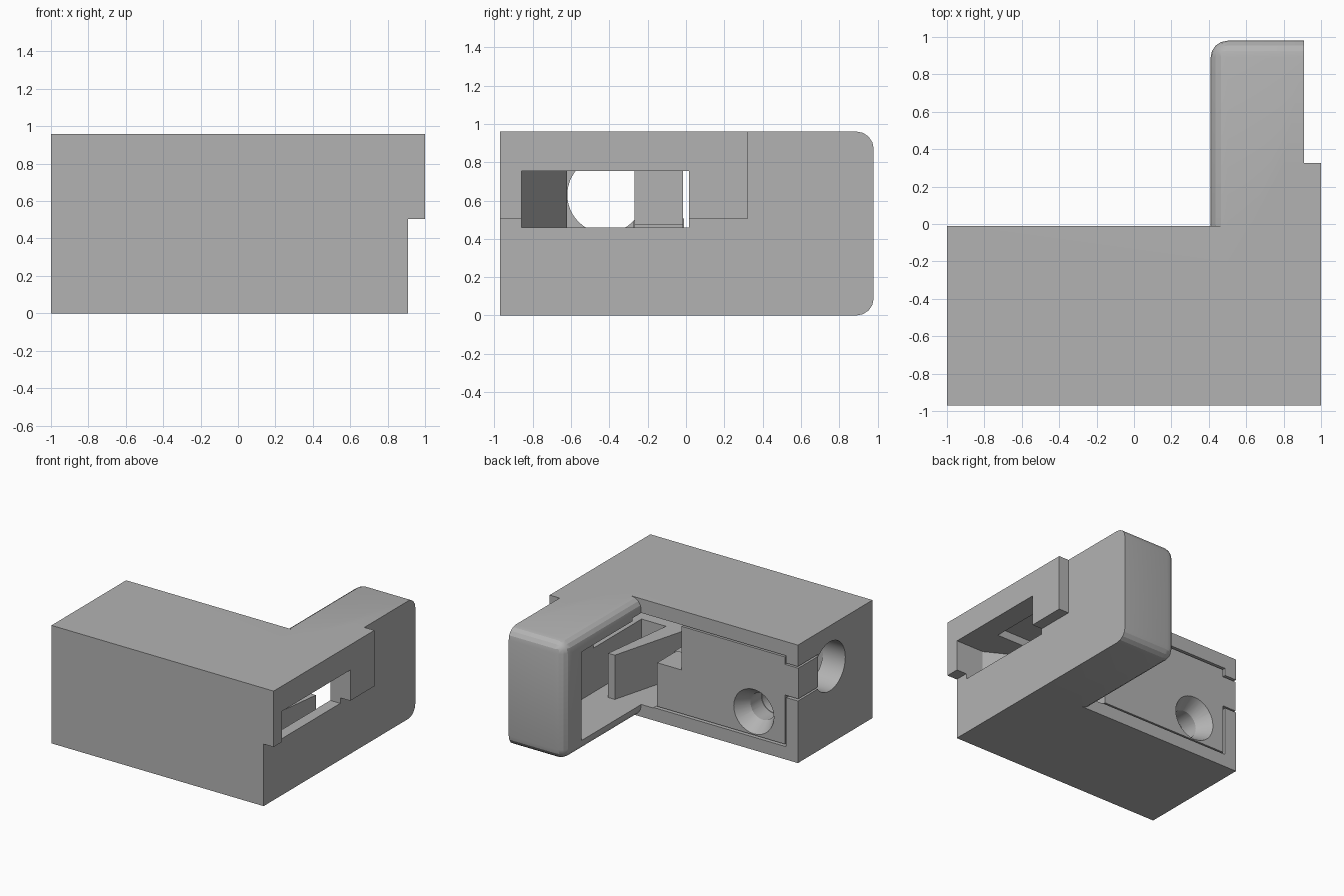
import bpy, bmesh, math
from mathutils import Matrix, Vector

if "Cube" in bpy.data.objects:
    bpy.data.objects.remove(bpy.data.objects["Cube"])

grey = bpy.data.materials.new("plain_grey")
grey.diffuse_color = (0.45, 0.45, 0.45, 1)
grey.use_nodes = True
grey.node_tree.nodes["Principled BSDF"].inputs["Base Color"].default_value = grey.diffuse_color


def add(name, bm):
    bmesh.ops.recalc_face_normals(bm, faces=bm.faces)
    me = bpy.data.meshes.new(name)
    bm.to_mesh(me)
    bm.free()
    ob = bpy.data.objects.new(name, me)
    me.materials.append(grey)
    bpy.context.collection.objects.link(ob)
    return ob


def prism(name, pts, lo, hi, axis="z"):
    """Extrude a 2D outline: (x, y) along z, or (x, z) along y."""
    bm = bmesh.new()
    put = (lambda a, b, h: (a, b, h)) if axis == "z" else (lambda a, b, h: (a, h, b))
    f = bm.faces.new([bm.verts.new(put(a, b, lo)) for a, b in pts])
    ext = bmesh.ops.extrude_face_region(bm, geom=[f])["geom"]
    shift = Vector(put(0, 0, hi - lo))
    for v in ext:
        if isinstance(v, bmesh.types.BMVert):
            v.co += shift
    return add(name, bm)


def box(name, x0, x1, y0, y1, z0, z1):
    return prism(name, [(x0, y0), (x1, y0), (x1, y1), (x0, y1)], z0, z1)


def cone(name, start, axis, depth, r1, r2):
    bm = bmesh.new()
    rot = Vector(axis).to_track_quat("Z", "Y").to_matrix().to_4x4()
    m = Matrix.Translation(Vector(start) + Vector(axis) * depth / 2) @ rot
    bmesh.ops.create_cone(bm, cap_ends=True, segments=32, radius1=r1, radius2=r2,
                          depth=depth, matrix=m)
    return add(name, bm)


def boolean(target, tool, op):
    mod = target.modifiers.new(op, "BOOLEAN")
    mod.operation, mod.object, mod.solver = op, tool, "EXACT"
    bpy.context.view_layer.objects.active = target
    bpy.ops.object.modifier_apply(modifier=mod.name)
    bpy.data.objects.remove(tool)


# Main block
body = box("housing", -1, 0.91, -0.97, -0.01, 0, 0.96)

# Arm with rounded left and back edges
arm = box("arm", 0.41, 0.91, -0.4, 0.98, 0, 0.96)
bm = bmesh.new()
bm.from_mesh(arm.data)
soft = []
for e in bm.edges:
    a, b = (v.co for v in e.verts)
    left = a.x < 0.5 and b.x < 0.5
    back = a.y > 0.9 and b.y > 0.9
    flat = abs(a.z - b.z) < 0.01
    if (left and back) or (flat and (left or back)):
        soft.append(e)
bmesh.ops.bevel(bm, geom=soft, offset=0.09, segments=4, profile=0.5, affect="EDGES")
bm.to_mesh(arm.data)
bm.free()
boolean(body, arm, "UNION")

# Overhanging side flange
boolean(body, box("flange", 0.8, 1, -0.97, 0.325, 0.505, 0.96), "UNION")

# Inner cavity: insert bay, then arm pocket
boolean(body, prism("bay", [(-0.895, 0.105), (0.5, 0.105), (0.5, 0.845), (-0.895, 0.845)],
                    -0.275, 0.1, "y"), "DIFFERENCE")
boolean(body, box("pocket", 0.3, 0.82, -0.6, 0.76, 0.1, 0.82), "DIFFERENCE")
boolean(body, box("tab_slot", -1.1, -0.8, -0.275, 0.1, 0.505, 0.785), "DIFFERENCE")

# Side opening narrowing into a tunnel, and round hole on the left
boolean(body, prism("tunnel", [(1.1, -0.86), (0.75, -0.86), (0.3, -0.62), (-0.8, -0.62),
                               (-0.8, -0.26), (0.4, -0.26), (0.6, 0.015), (1.1, 0.015)],
                    0.46, 0.755), "DIFFERENCE")
boolean(body, cone("round_hole", (-1.1, -0.42, 0.63), (1, 0, 0), 0.5, 0.2, 0.2), "DIFFERENCE")

# Slanted panel standing in the pocket
prism("slanted_panel", [(0.62, 0.03), (0.45, -0.6), (0.6, -0.6), (0.68, 0.03)], 0.1, 0.46)

# Insert plate with tab and notch, countersunk screw hole
insert = prism("insert_plate", [(-1, 0.52), (-0.88, 0.52), (-0.88, 0.12), (0.27, 0.12),
                                (0.27, 0.475), (0.05, 0.475), (0.05, 0.83), (-0.88, 0.83),
                                (-0.88, 0.77), (-1, 0.77)], -0.27, -0.015, "y")
boolean(insert, cone("countersink", (-0.6, 0.0, 0.31), (0, -1, 0), 0.13, 0.19, 0.11), "DIFFERENCE")
boolean(insert, cone("screw_hole", (-0.6, 0.0, 0.31), (0, -1, 0), 0.4, 0.11, 0.11), "DIFFERENCE")
boolean(body, cone("screw_bore", (-0.6, -0.2, 0.31), (0, -1, 0), 0.3, 0.11, 0.11), "DIFFERENCE")

# Smooth curved faces, keep edges sharp
for ob in (body, insert):
    bpy.ops.object.select_all(action="DESELECT")
    ob.select_set(True)
    bpy.context.view_layer.objects.active = ob
    bpy.ops.object.shade_smooth_by_angle(angle=math.radians(20))
